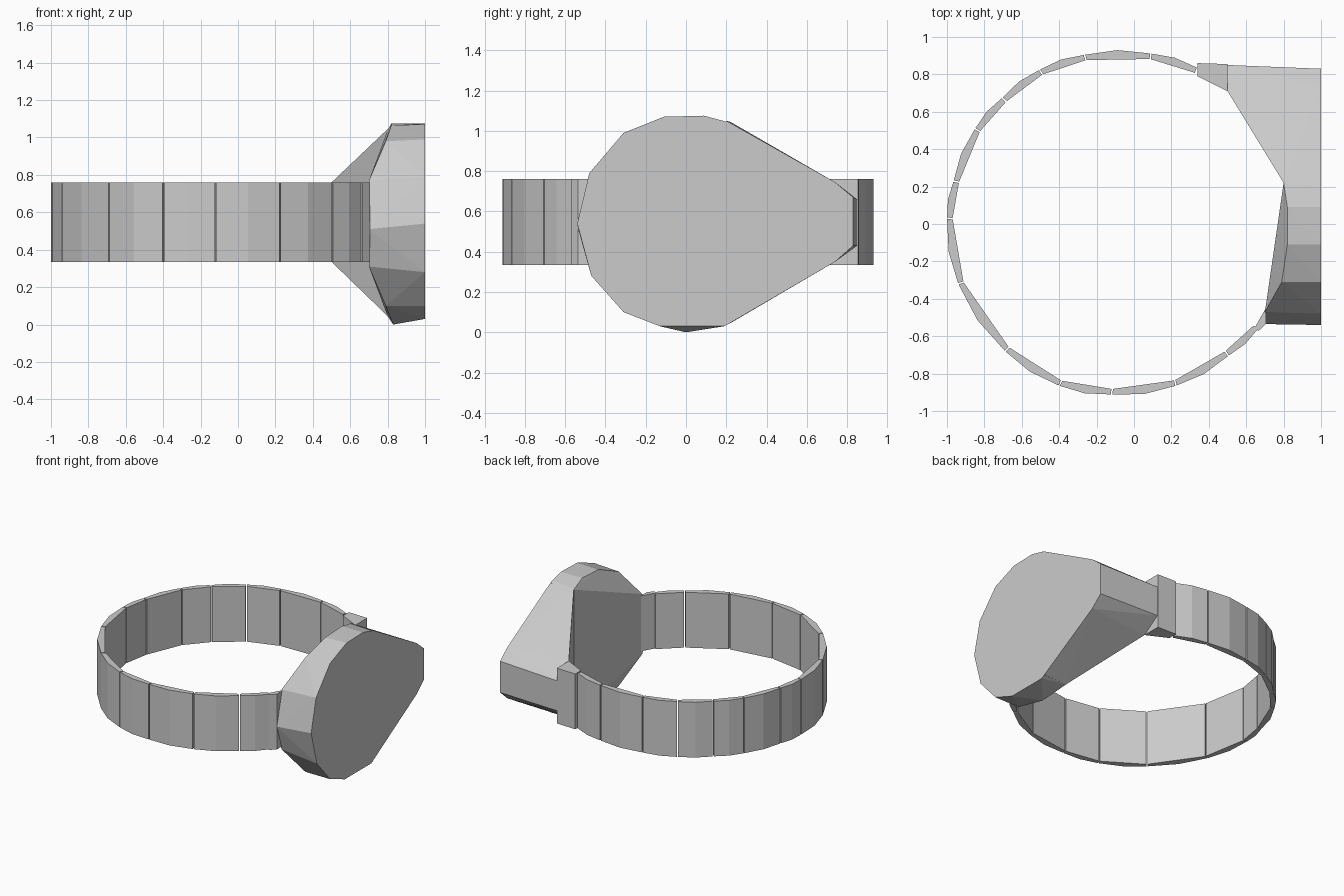
import bpy, bmesh
from mathutils import Vector

if "Cube" in bpy.data.objects:
    bpy.data.objects.remove(bpy.data.objects["Cube"])

Z0, Z1 = 0.335, 0.76


def hull(name, points):
    """Object made from the convex hull of a few points."""
    bm = bmesh.new()
    for p in points:
        bm.verts.new(p)
    bmesh.ops.convex_hull(bm, input=bm.verts[:])
    loose = [v for v in bm.verts if not v.link_faces]
    bmesh.ops.delete(bm, geom=loose, context='VERTS')
    bmesh.ops.recalc_face_normals(bm, faces=bm.faces[:])
    me = bpy.data.meshes.new(name)
    bm.to_mesh(me)
    bm.free()
    ob = bpy.data.objects.new(name, me)
    bpy.context.collection.objects.link(ob)
    return ob


def upright(plan, z0=Z0, z1=Z1):
    """Plan points repeated at two heights."""
    return [(p[0], p[1], z) for p in plan for z in (z0, z1)]


# Band: separate thin plates running between the outer joint points
joints = [(0.665, -0.56), (0.505, -0.705), (0.225, -0.865), (-0.12, -0.912),
          (-0.40, -0.865), (-0.69, -0.68), (-0.94, -0.32), (-1.0, 0.03),
          (-0.965, 0.23), (-0.85, 0.51), (-0.705, 0.675), (-0.505, 0.825),
          (-0.265, 0.905), (0.09, 0.912), (0.34, 0.835)]
THICK, GAP = 0.03, 0.004
for i, (a, b) in enumerate(zip(joints, joints[1:])):
    a, b = Vector(a), Vector(b)
    d = (b - a).normalized()
    a2, b2 = a + d * GAP, b - d * GAP
    bulge = (a + b) / 2
    bulge += bulge.normalized() * 0.06 * (b - a).length
    inner_a = a2 - a.normalized() * THICK
    inner_b = b2 - b.normalized() * THICK
    hull(f"band_plate_{i + 1}", upright([a2, bulge, b2, inner_b, inner_a]))

# Short connectors between the band and the head
hull("rear_connector", upright([(0.34, 0.79), (0.34, 0.86), (0.50, 0.855), (0.50, 0.71)]))
hull("front_connector", upright([(0.645, -0.555), (0.665, -0.572), (0.705, -0.535), (0.705, -0.45)]))

# Head, round half: flat face at x = 1, back tapering towards the band
round_face = [(-0.54, 0.54), (-0.48, 0.79), (-0.31, 0.99), (-0.11, 1.07), (0.09, 1.075),
              (0.22, 1.04), (0.22, 0.045), (0.19, 0.03), (-0.13, 0.03), (-0.31, 0.10), (-0.47, 0.28)]
round_back = [(0.80, 0.22, 1.04), (0.80, 0.22, 0.045), (0.82, 0.09, 1.075), (0.82, -0.11, 1.065),
              (0.83, 0.0, 0.0), (0.79, -0.31, 0.98), (0.79, -0.31, 0.10),
              (0.70, -0.47, 0.77), (0.70, -0.47, 0.31), (0.70, -0.535, 0.51)]
hull("head_round_half", [(1.0, y, z) for y, z in round_face] + round_back)

# Head, pointed half: narrows along y and reaches back to the band
point_face = [(0.20, 1.05), (0.23, 1.03), (0.74, 0.745), (0.83, 0.67),
              (0.83, 0.43), (0.74, 0.35), (0.23, 0.055), (0.20, 0.035)]
point_back = [(0.80, 0.22, 1.045), (0.80, 0.22, 0.045)] + upright([(0.50, 0.71)])
point_back += upright([(0.50, 0.85)], 0.43, 0.66)
hull("head_pointed_half", [(1.0, y, z) for y, z in point_face] + point_back)
